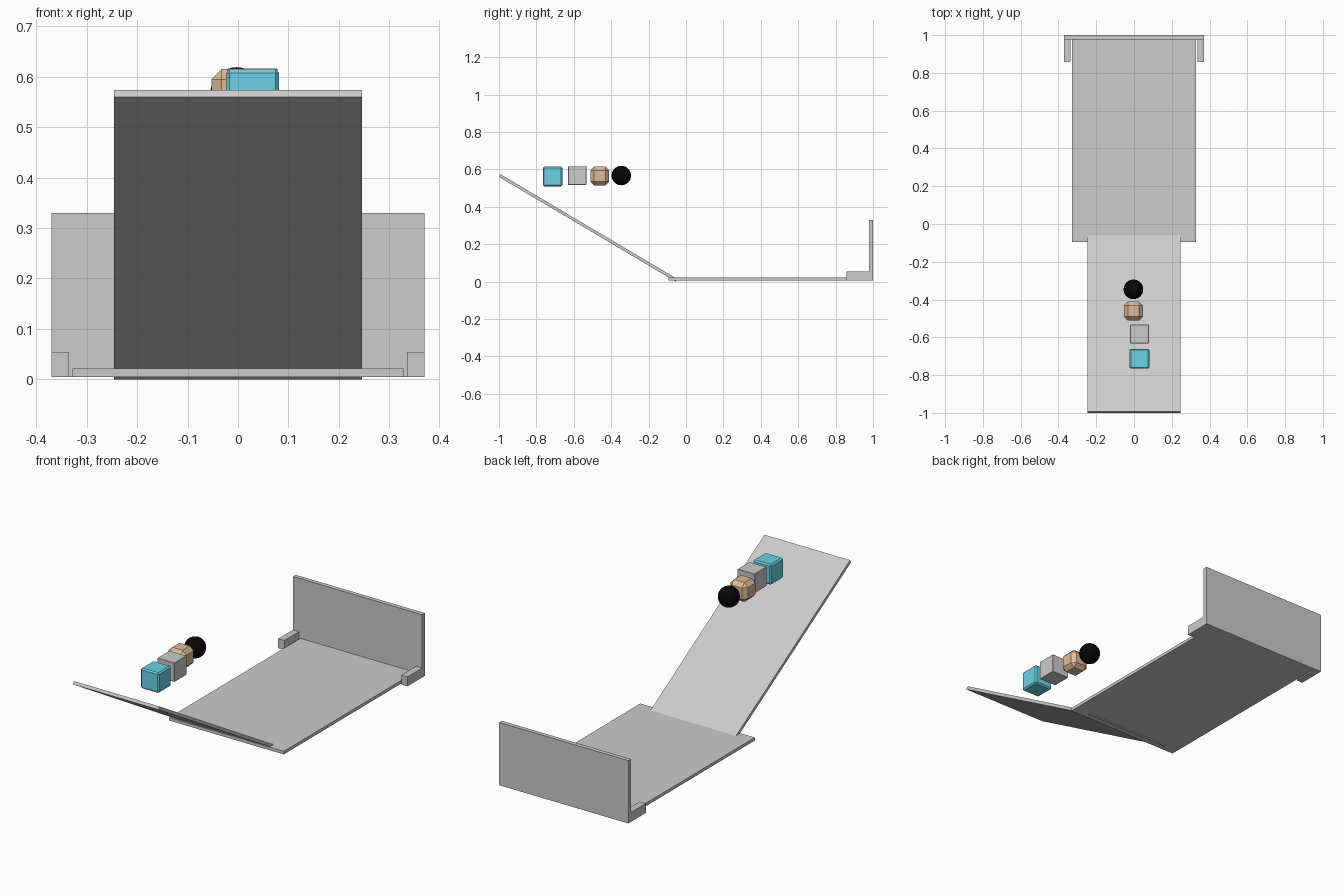
import bpy, bmesh, math
from mathutils import Vector

if "Cube" in bpy.data.objects:
    bpy.data.objects.remove(bpy.data.objects["Cube"])


def material(name, rgb):
    m = bpy.data.materials.new(name)
    m.diffuse_color = (*rgb, 1)
    m.use_nodes = True
    m.node_tree.nodes["Principled BSDF"].inputs["Base Color"].default_value = m.diffuse_color
    return m


GREY = material("light_grey", (0.6, 0.6, 0.6))
TEAL = material("teal", (0.145, 0.65, 0.78))
TAN = material("tan", (0.75, 0.49, 0.30))
BLACK = material("black", (0.002, 0.002, 0.002))


def add_object(name, bm, mat):
    bmesh.ops.recalc_face_normals(bm, faces=bm.faces[:])
    mesh = bpy.data.meshes.new(name)
    bm.to_mesh(mesh)
    bm.free()
    mesh.materials.append(mat)
    ob = bpy.data.objects.new(name, mesh)
    bpy.context.collection.objects.link(ob)
    return ob


def box(name, lo, hi, mat, chamfer=0):
    """Box between two corners, optionally with chamfered edges."""
    lo, hi = Vector(lo), Vector(hi)
    bm = bmesh.new()
    bmesh.ops.create_cube(bm, size=1)
    for v in bm.verts:
        v.co = (lo + hi) / 2 + v.co * (hi - lo)
    if chamfer:
        bmesh.ops.bevel(bm, geom=bm.edges[:], offset=chamfer, segments=1,
                        affect='EDGES')
    return add_object(name, bm, mat)


def cube(name, centre, size, mat, chamfer):
    c, h = Vector(centre), Vector((size / 2,) * 3)
    return box(name, c - h, c + h, mat, chamfer)


# Flat floor, back wall and the two corner blocks
box("floor", (-0.328, -0.094, 0.005), (0.328, 0.9995, 0.021), GREY)
box("back_wall", (-0.37, 0.978, 0.005), (0.37, 1.0, 0.33), GREY)
for side, name in ((-1, "left_corner_block"), (1, "right_corner_block")):
    xs = sorted((side * 0.335, side * 0.37))
    box(name, (xs[0], 0.857, 0.005), (xs[1], 0.98, 0.054), GREY)

# Sloping ramp: a thin side profile extruded across the width
low, high = Vector((0, -0.055, 0)), Vector((0, -1.0, 0.56))
along = (high - low).normalized()
up = Vector((0, along.z, -along.y)) * 0.0163
bm = bmesh.new()
face = bm.faces.new([bm.verts.new(p + Vector((-0.2455, 0, 0)))
                     for p in (low, high, high + up, low + up)])
ext = bmesh.ops.extrude_face_region(bm, geom=[face])
bmesh.ops.translate(bm, vec=(0.491, 0, 0),
                    verts=[g for g in ext["geom"] if isinstance(g, bmesh.types.BMVert)])
# restore the starting cap if the extrusion consumed it
if len(bm.faces) < 6:
    bmesh.ops.holes_fill(bm, edges=bm.edges[:], sides=4)
add_object("ramp", bm, GREY)

# Row of blocks above the ramp
cube("teal_block", (0.029, -0.713, 0.562), 0.105, TEAL, 0.007)
cube("grey_block", (0.029, -0.582, 0.567), 0.099, GREY, 0.002)
cube("tan_block", (-0.003, -0.461, 0.565), 0.100, TAN, 0.020)

# Ball at the end of the row
bm = bmesh.new()
bmesh.ops.create_uvsphere(bm, u_segments=32, v_segments=16, radius=0.052)
bmesh.ops.translate(bm, vec=(-0.003, -0.346, 0.567), verts=bm.verts[:])
for f in bm.faces:
    f.smooth = True
add_object("ball", bm, BLACK)
